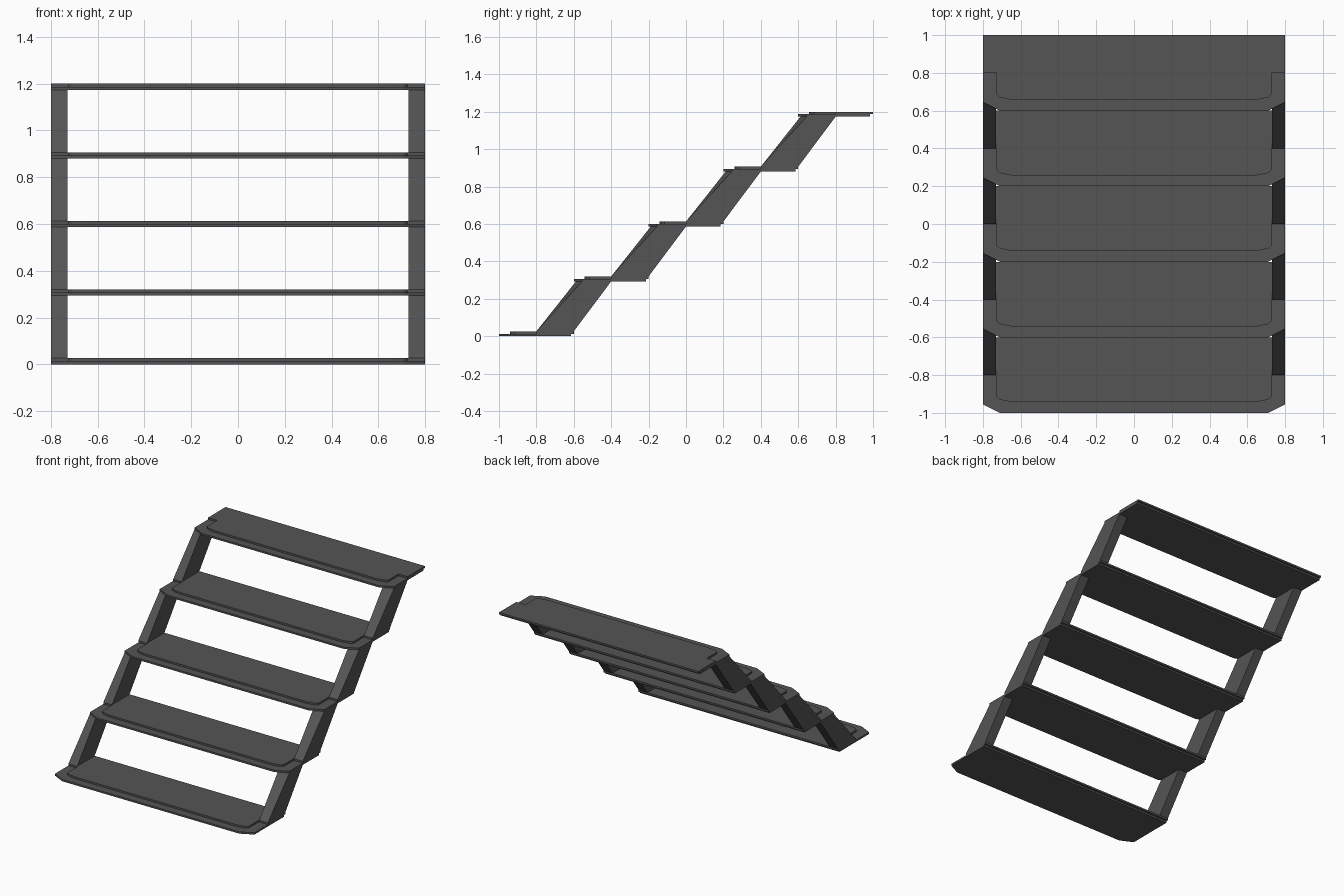
import bpy, bmesh

cube = bpy.data.objects.get("Cube")
if cube:
    bpy.data.objects.remove(cube, do_unlink=True)

grey = bpy.data.materials.new("dark_grey")
grey.use_nodes = True
grey.diffuse_color = (0.09, 0.09, 0.09, 1)
grey.node_tree.nodes["Principled BSDF"].inputs["Base Color"].default_value = grey.diffuse_color

STEPS = 5
RUN = 0.4
RISE = 0.2935
SLAB = 0.013
TOP = 2 * SLAB


def loft(name, bottom, top):
    """Closed solid between two matching rings of points."""
    bm = bmesh.new()
    low = [bm.verts.new(p) for p in bottom]
    high = [bm.verts.new(p) for p in top]
    bm.faces.new(low)
    bm.faces.new(high)
    n = len(low)
    for i in range(n):
        j = (i + 1) % n
        bm.faces.new((low[i], low[j], high[j], high[i]))
    bmesh.ops.recalc_face_normals(bm, faces=bm.faces)
    mesh = bpy.data.meshes.new(name)
    bm.to_mesh(mesh)
    bm.free()
    mesh.materials.append(grey)
    obj = bpy.data.objects.new(name, mesh)
    bpy.context.collection.objects.link(obj)
    return obj


def slab(name, half, y, z):
    """Flat plate from the right half of its outline, mirrored across x."""
    ring = half + [(-px, py) for px, py in reversed(half)]
    return loft(name, [(px, py + y, z) for px, py in ring],
                [(px, py + y, z + SLAB) for px, py in ring])


# Half outlines of a step, front to back, measured from its front edge
base_half = [(0.71, 0), (0.8, 0.045), (0.8, 0.385)]
tread_half = [(0.65, 0.058), (0.71, 0.07), (0.727, 0.085), (0.727, 0.2), (0.8, 0.2), (0.8, 0.4)]

for i in range(STEPS):
    y, z = -1 + i * RUN, i * RISE
    slab(f"step_base_{i + 1}", base_half, y, z)
    slab(f"step_tread_{i + 1}", tread_half, y, z + SLAB)

    # Slanted supports up to the next step
    if i < STEPS - 1:
        for side, s in (("left", 1), ("right", -1)):
            inner, outer = 0.73 * s, 0.8 * s
            foot = [(inner, y + 0.2, z + TOP), (outer, y + 0.2, z + TOP),
                    (outer, y + 0.4, z + TOP), (inner, y + 0.4, z + TOP)]
            head = [(inner, y + 0.412, z + RISE), (outer, y + 0.445, z + RISE),
                    (outer, y + 0.6, z + RISE), (inner, y + 0.6, z + RISE)]
            loft(f"{side}_support_{i + 1}", foot, head)
